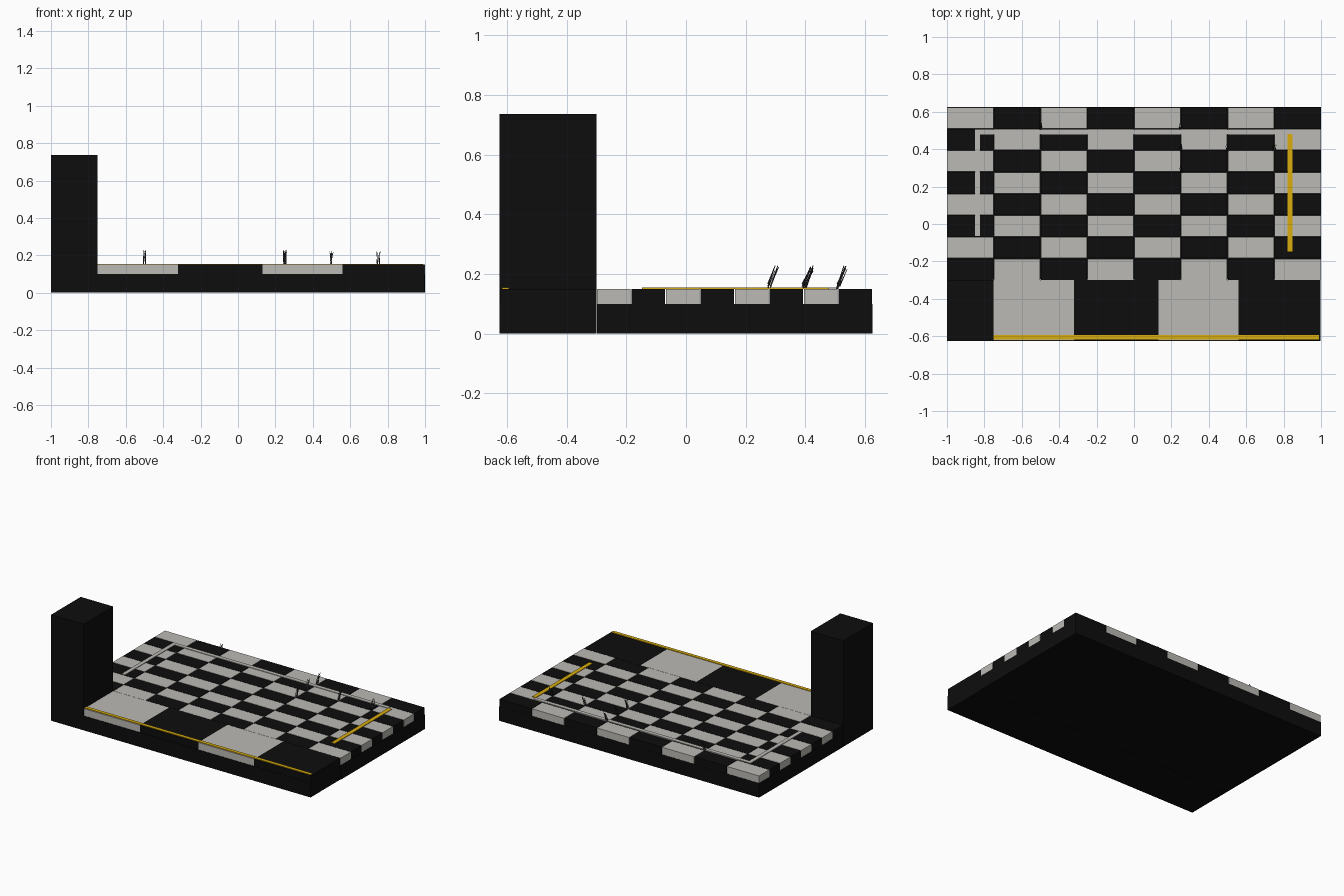
import bpy, bmesh, random
from mathutils import Vector, Matrix

random.seed(4)
cube = bpy.data.objects.get("Cube")
if cube:
    bpy.data.objects.remove(cube, do_unlink=True)


def material(name, rgb):
    m = bpy.data.materials.new(name)
    m.use_nodes = True
    m.diffuse_color = (*rgb, 1)
    m.node_tree.nodes["Principled BSDF"].inputs["Base Color"].default_value = (*rgb, 1)
    return m


BLACK = material("matte black", (0.004, 0.004, 0.004))
STONE = material("pale stone", (0.5, 0.49, 0.46))
GOLD = material("gold", (0.7, 0.42, 0.004))
GREY = material("dark grey", (0.04, 0.04, 0.04))


def finish(name, bm, mat):
    mesh = bpy.data.meshes.new(name)
    bm.to_mesh(mesh)
    bm.free()
    mesh.materials.append(mat)
    ob = bpy.data.objects.new(name, mesh)
    bpy.context.collection.objects.link(ob)
    return ob


def add_box(bm, lo, hi):
    lo, hi = Vector(lo), Vector(hi)
    bmesh.ops.create_cube(bm, size=1, matrix=Matrix.Translation((lo + hi) / 2)
                          @ Matrix.Diagonal((*(hi - lo), 1)))


def box(name, mat, lo, hi):
    bm = bmesh.new()
    add_box(bm, lo, hi)
    return finish(name, bm, mat)


FRONT, SPLIT, BACK = -0.625, -0.3, 0.625
BASE, TOP = 0.1, 0.15

# Base slabs and corner tower
box("back_base", BLACK, (-1, SPLIT + 0.002, 0), (1, BACK, BASE))
box("front_base", BLACK, (-0.75, FRONT, 0), (0.996, SPLIT, BASE))
box("tower", BLACK, (-1, FRONT, 0), (-0.75, SPLIT, 0.737))

# Checkered tiles, eight by eight
boards = [bmesh.new(), bmesh.new()]
width, depth, gap = 0.25, (BACK - SPLIT) / 8, 0.0015
for col in range(8):
    for row in range(8):
        x, y = -1 + col * width, SPLIT + row * depth
        add_box(boards[(col + row) % 2], (x + gap, y + gap, BASE),
                (x + width - gap, y + depth - gap, TOP))
finish("black_tiles", boards[0], BLACK)
finish("pale_tiles", boards[1], STONE)

# Large front tiles
edges = (-0.75, -0.32, 0.13, 0.56, 0.996)
for i in range(4):
    box(f"front_tile_{i + 1}", BLACK if i % 2 else STONE,
        (edges[i], FRONT + 0.003, BASE), (edges[i + 1], SPLIT, TOP))

# Painted lines as thin plates
LINE = TOP + 0.004
box("front_gold_line", GOLD, (-0.75, -0.617, TOP), (0.99, -0.593, LINE))
box("side_gold_line", GOLD, (0.82, -0.147, TOP), (0.848, 0.48, LINE))
box("back_pale_line", STONE, (-0.85, 0.478, TOP), (0.82, 0.505, LINE))
box("side_pale_line", STONE, (-0.85, -0.065, TOP), (-0.823, 0.478, LINE))


# Leaning tufts of thin blades at the tile corners
def tuft(name, x, y, height):
    bm = bmesh.new()
    for i in range(7):
        foot = Vector((x + random.uniform(-0.008, 0.008),
                       y + random.uniform(-0.012, 0.002), TOP + 0.008 * (i % 3)))
        tip = Vector((x + random.uniform(-0.01, 0.01), foot.y + 0.025,
                      TOP + height * random.uniform(0.75, 1)))
        along = tip - foot
        turn = along.to_track_quat('Z', 'Y').to_matrix().to_4x4()
        bmesh.ops.create_cone(bm, segments=5, radius1=0.002, radius2=0.001, cap_ends=True,
                              depth=along.length,
                              matrix=Matrix.Translation((foot + tip) / 2) @ turn)
    finish(name, bm, GREY)


spots = [(-0.5, 0.515), (0.25, 0.515), (0.25, 0.4), (0.5, 0.4), (0.75, 0.4), (0.25, 0.285)]
for n, (x, y) in enumerate(spots):
    tuft(f"tuft_{n + 1}", x, y, 0.08)
